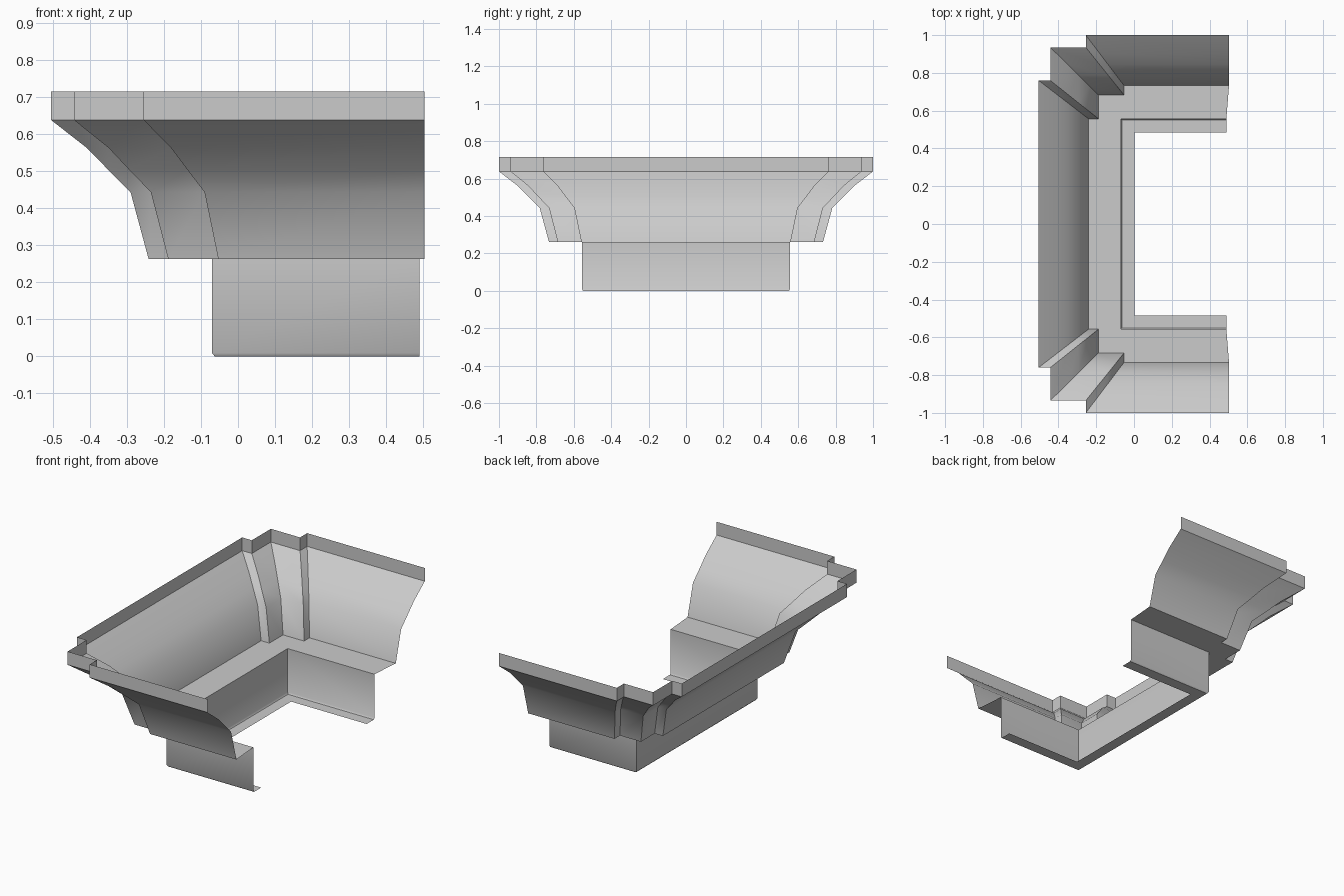
import bpy, math
from mathutils import Vector

if "Cube" in bpy.data.objects:
    bpy.data.objects.remove(bpy.data.objects["Cube"])

def mirrored(half):
    """Complete a plan path (back half) with its front mirror image."""
    return half + [(x, -y) for x, y in reversed(half)]

def ring(plan, z):
    return [Vector((x, y, z)) for x, y in plan]

def finish(name, verts, faces):
    mesh = bpy.data.meshes.new(name)
    mesh.from_pydata(verts, [], faces)
    ob = bpy.data.objects.new(name, mesh)
    bpy.context.collection.objects.link(ob)
    bpy.ops.object.select_all(action='DESELECT')
    ob.select_set(True)
    bpy.context.view_layer.objects.active = ob
    bpy.ops.object.shade_smooth_by_angle(angle=math.radians(38))
    return ob

def loft(name, rings):
    """Open sheet through rings listed from bottom to top."""
    n = len(rings[0])
    verts = [v for r in rings for v in r]
    faces = [(k*n + i, k*n + i + 1, (k+1)*n + i + 1, (k+1)*n + i)
             for k in range(len(rings) - 1) for i in range(n - 1)]
    return finish(name, verts, faces)

# Stepped plan outlines of the crown at its foot and at its rim
foot = mirrored([(0.503, 0.733), (-0.053, 0.733), (-0.053, 0.683),
                 (-0.188, 0.683), (-0.188, 0.557), (-0.241, 0.557)])
rim = mirrored([(0.503, 1.0), (-0.255, 1.0), (-0.255, 0.935),
                (-0.443, 0.935), (-0.443, 0.76), (-0.505, 0.76)])

# Flared crown: flare amount and height, then the vertical rim band
LEDGE_Z = 0.262
flare = [(0, LEDGE_Z), (0.185, 0.443), (0.42, 0.505), (0.63, 0.562), (1, 0.638)]
crown = [[a.lerp(b, t) for a, b in zip(ring(foot, z), ring(rim, z))] for t, z in flare]
loft("flared_crown", crown)
loft("rim_band", [ring(rim, 0.638), ring(rim, 0.715)])

# Neck: inward bottom flange, small eased edge, upright wall
def neck_ring(x, y, z):
    return ring(mirrored([(0.489, y), (x, y)]), z)

wall_top = neck_ring(-0.07, 0.557, LEDGE_Z)
loft("neck", [neck_ring(0.002, 0.485, 0), neck_ring(-0.063, 0.55, 0),
              neck_ring(-0.07, 0.557, 0.009), wall_top])

# Flat ledge joining the neck to the crown foot, facing down
outline = ring(foot, LEDGE_Z) + wall_top[::-1]
finish("ledge", outline, [tuple(reversed(range(len(outline))))])
